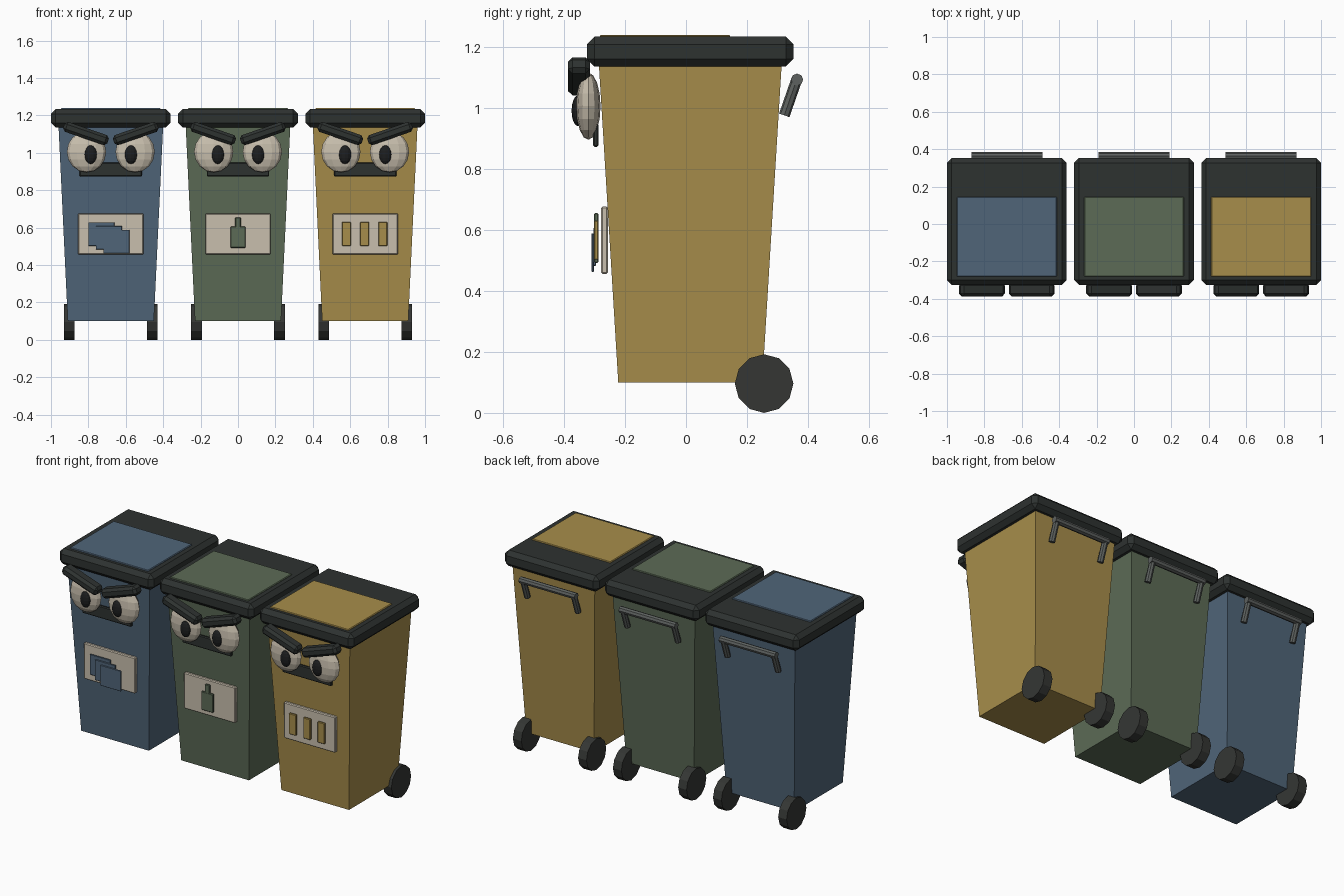
import bpy, bmesh
from math import radians, pi
from mathutils import Vector, Matrix

if "Cube" in bpy.data.objects:
    bpy.data.objects.remove(bpy.data.objects["Cube"])


def material(name, rgb):
    m = bpy.data.materials.new(name)
    m.diffuse_color = (*rgb, 1)
    m.use_nodes = True
    m.node_tree.nodes["Principled BSDF"].inputs["Base Color"].default_value = m.diffuse_color
    return m


DARK = material("dark_plastic", (0.027, 0.032, 0.03))
RUBBER = material("rubber", (0.035, 0.037, 0.034))
CREAM = material("cream", (0.58, 0.52, 0.42))
METAL = material("metal", (0.11, 0.12, 0.115))
BLACK = material("pupil_black", (0.012, 0.013, 0.014))
BLUE = material("blue", (0.08, 0.13, 0.19))
GREEN = material("green", (0.107, 0.147, 0.093))
YELLOW = material("yellow", (0.39, 0.27, 0.07))


def finish(bm, name, mat, bevel=0):
    bmesh.ops.recalc_face_normals(bm, faces=bm.faces)
    me = bpy.data.meshes.new(name)
    bm.to_mesh(me)
    bm.free()
    ob = bpy.data.objects.new(name, me)
    bpy.context.collection.objects.link(ob)
    me.materials.append(mat)
    if bevel:
        b = ob.modifiers.new("bevel", 'BEVEL')
        b.width, b.segments = bevel, 1
    return ob


def box(name, x, y, z, mat, bevel=0, tilt=0):
    """Box from (min, max) ranges, tilted about its own y axis."""
    bm = bmesh.new()
    bmesh.ops.create_cube(bm, size=1)
    size = [r[1] - r[0] for r in (x, y, z)]
    bmesh.ops.scale(bm, vec=size, verts=bm.verts)
    ob = finish(bm, name, mat, bevel)
    ob.location = [(r[0] + r[1]) / 2 for r in (x, y, z)]
    ob.rotation_euler.y = tilt
    return ob


def ellipsoid(name, loc, radii, mat):
    bm = bmesh.new()
    bmesh.ops.create_uvsphere(bm, u_segments=12, v_segments=8, radius=1)
    bmesh.ops.scale(bm, vec=radii, verts=bm.verts)
    ob = finish(bm, name, mat)
    ob.location = loc
    return ob


def rod(name, a, b, r, sides, mat, bevel=0):
    a, b = Vector(a), Vector(b)
    bm = bmesh.new()
    bmesh.ops.create_cone(bm, cap_ends=True, segments=sides, radius1=r, radius2=r, depth=(b - a).length)
    rot = (b - a).to_track_quat('Z', 'Y').to_matrix().to_4x4()
    bmesh.ops.transform(bm, matrix=Matrix.Translation((a + b) / 2) @ rot, verts=bm.verts)
    return finish(bm, name, mat, bevel)


def tapered_body(name, cx, mat):
    bm = bmesh.new()
    rings = []
    for h, y0, y1, z in ((0.23, -0.222, 0.25, 0.10), (0.28, -0.286, 0.314, 1.15)):
        rings.append([bm.verts.new((cx + sx * h, y, z))
                      for sx, y in ((-1, y0), (1, y0), (1, y1), (-1, y1))])
    bm.faces.new(rings[0])
    bm.faces.new(rings[1])
    for i in range(4):
        j = (i + 1) % 4
        bm.faces.new((rings[0][i], rings[0][j], rings[1][j], rings[1][i]))
    return finish(bm, name, mat)


def bin_unit(tag, cx, mat):
    def n(part):
        return f"{tag}_{part}"

    def span(c, h):
        return (cx + c - h, cx + c + h)

    # Body, lid and coloured lid panel
    tapered_body(n("body"), cx, mat)
    box(n("lid"), span(0, 0.32), (-0.325, 0.352), (1.135, 1.233), DARK, 0.025)
    box(n("lid_panel"), span(0, 0.267), (-0.282, 0.145), (1.20, 1.239), mat, 0.004)

    # Label plate and mouth bar
    box(n("label"), span(0, 0.175), (-0.278, -0.256), (0.455, 0.676), CREAM, 0.005)
    box(n("mouth"), span(0, 0.167), (-0.305, -0.287), (0.872, 0.948), DARK, 0.005)

    for side, s in (("left", -1), ("right", 1)):
        # Angry face
        ellipsoid(n(side + "_eye"), (cx + s * 0.13, -0.32, 1.005), (0.105, 0.04, 0.11), CREAM)
        ellipsoid(n(side + "_pupil"), (cx + s * 0.108, -0.355, 0.99), (0.033, 0.02, 0.05), BLACK)
        box(n(side + "_brow"), span(s * 0.133, 0.125), (-0.387, -0.315), (1.075, 1.131),
            DARK, 0.015, tilt=-s * radians(19))
        # Wheel and handle arm
        rod(n(side + "_wheel"), (cx + s * 0.193, 0.256, 0.096), (cx + s * 0.25, 0.256, 0.096),
            0.096, 12, RUBBER)
        rod(n(side + "_handle_arm"), (cx + s * 0.172, 0.322, 0.975), (cx + s * 0.172, 0.363, 1.093),
            0.018, 8, METAL)
    rod(n("handle_bar"), (cx - 0.19, 0.364, 1.092), (cx + 0.19, 0.364, 1.092), 0.02, 8, METAL)


for tag, cx, mat in (("blue", -0.68, BLUE), ("green", 0, GREEN), ("yellow", 0.68, YELLOW)):
    bin_unit(tag, cx, mat)

# Paper sheets symbol
for i in range(3):
    x, z, y = -0.73 + 0.04 * i, 0.565 - 0.02 * i, -0.288 - 0.007 * i
    box(f"paper_sheet_{i + 1}", (x - 0.07, x + 0.07), (y - 0.008, y),
        (z - 0.063, z + 0.063), BLUE, 0.002)

# Bottle symbol
box("bottle_base", (-0.04, 0.04), (-0.301, -0.287), (0.492, 0.605), GREEN, 0.003)
box("bottle_neck", (-0.015, 0.015), (-0.301, -0.287), (0.60, 0.655), GREEN, 0.003)

# Can symbols
for i in (-1, 0, 1):
    x = 0.677 + 0.097 * i
    box(f"can_{i + 2}", (x - 0.024, x + 0.024), (-0.301, -0.287), (0.502, 0.63), YELLOW, 0.003)
